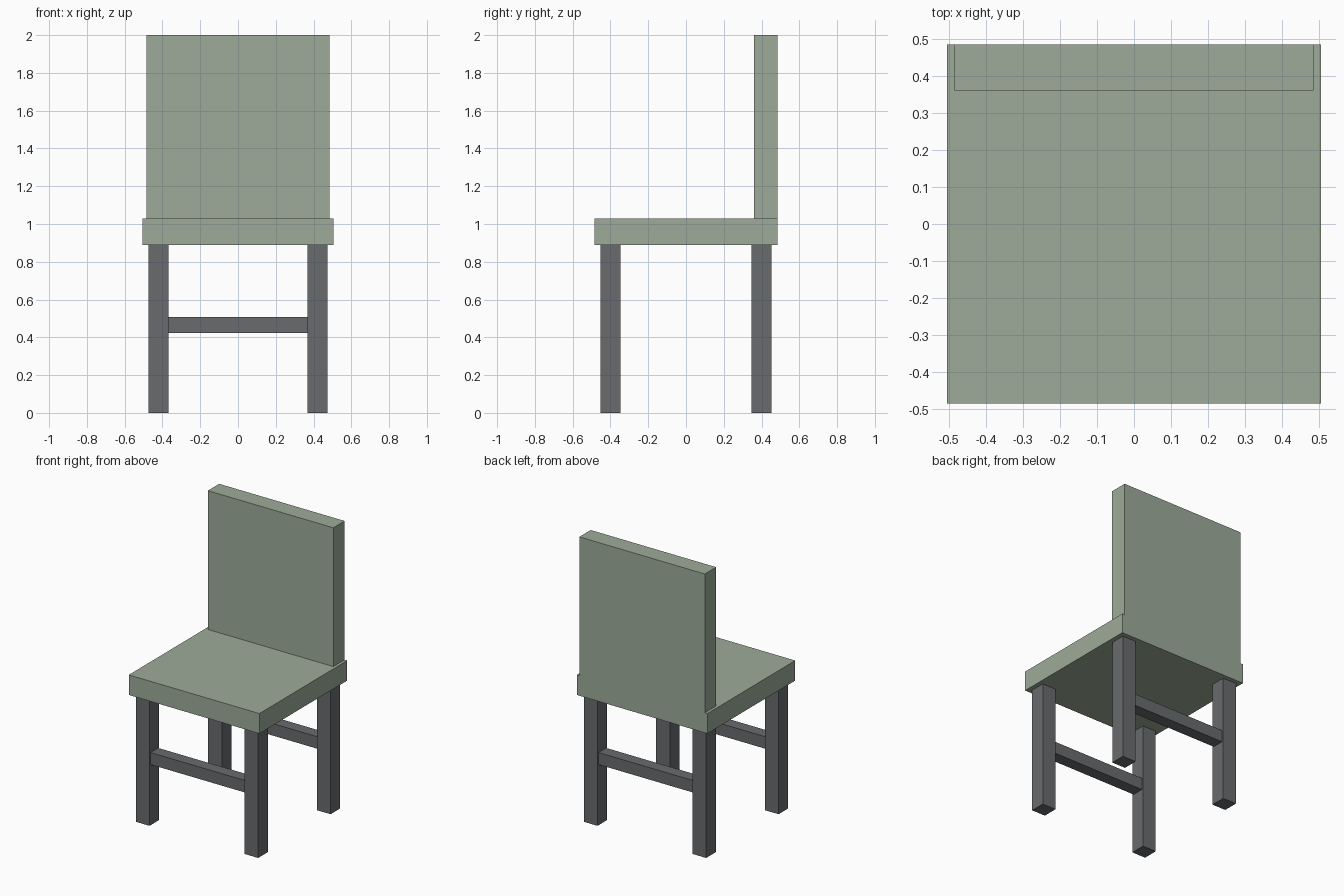
import bpy

cube = bpy.data.objects.get("Cube")
if cube:
    bpy.data.objects.remove(cube, do_unlink=True)


def make_material(name, rgb):
    mat = bpy.data.materials.new(name)
    mat.use_nodes = True
    colour = (*rgb, 1.0)
    mat.diffuse_color = colour
    mat.node_tree.nodes["Principled BSDF"].inputs["Base Color"].default_value = colour
    return mat


def box(name, low, high, mat):
    """Axis-aligned box between two opposite corners."""
    centre = [(a + b) / 2 for a, b in zip(low, high)]
    bpy.ops.mesh.primitive_cube_add(size=1, location=centre)
    obj = bpy.context.object
    obj.name = name
    obj.scale = [b - a for a, b in zip(low, high)]
    bpy.ops.object.transform_apply(location=False, rotation=False, scale=True)
    obj.data.materials.append(mat)
    return obj


sage = make_material("sage green", (0.337, 0.407, 0.319))
grey = make_material("dark grey", (0.138, 0.146, 0.155))

SEAT_BOTTOM, SEAT_TOP = 0.89, 1.03
LEG_X, LEG_Y, LEG_HALF = 0.42, 0.40, 0.053
RAIL_HALF = 0.042

# Seat and backrest
box("seat", (-0.505, -0.485, SEAT_BOTTOM), (0.505, 0.485, SEAT_TOP), sage)
box("backrest", (-0.485, 0.36, SEAT_TOP), (0.485, 0.485, 2.0), sage)

# Legs, with a rail joining each left and right pair
for end, sy in (("front", -1), ("back", 1)):
    y = sy * LEG_Y
    for side, sx in (("left", 1), ("right", -1)):
        x = sx * LEG_X
        box(f"{end}_{side}_leg", (x - LEG_HALF, y - LEG_HALF, 0),
            (x + LEG_HALF, y + LEG_HALF, SEAT_BOTTOM), grey)
    reach = LEG_X - LEG_HALF
    box(f"{end}_rail", (-reach, y - RAIL_HALF, 0.424),
        (reach, y + RAIL_HALF, 0.508), grey)
